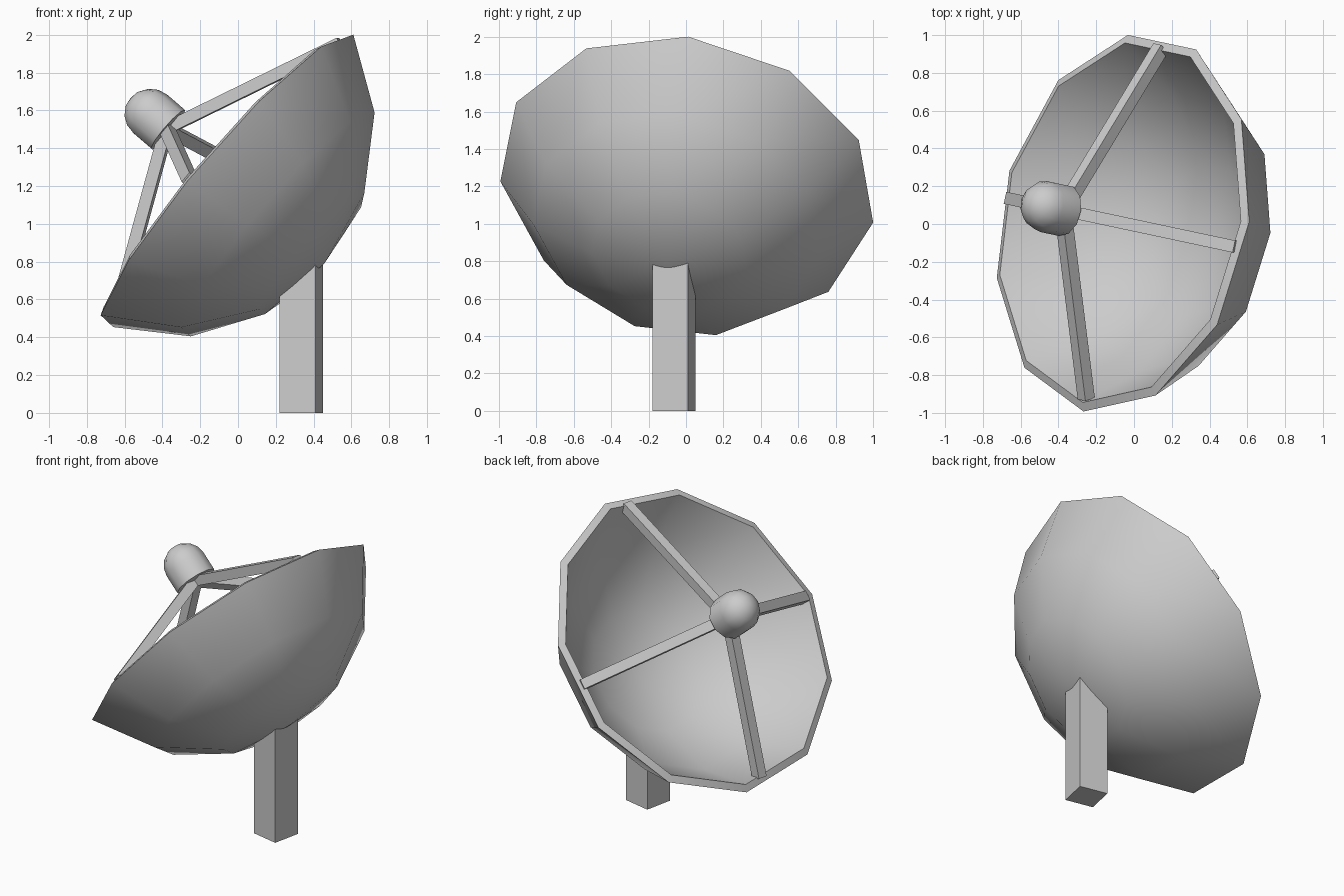
import bpy, bmesh, math
from mathutils import Matrix, Vector

if "Cube" in bpy.data.objects:
    bpy.data.objects.remove(bpy.data.objects["Cube"])

SIDES = 11
# dish frame: local z is the pointing axis, origin at the rim centre
FRAME = (Matrix.Translation((-0.055, 0.005, 1.227))
         @ Matrix.Rotation(math.radians(-12), 4, 'Z')
         @ Matrix.Rotation(math.radians(-50), 4, 'Y'))


def finish(name, bm, matrix, smooth=False):
    bmesh.ops.recalc_face_normals(bm, faces=bm.faces[:])
    bm.transform(matrix)
    mesh = bpy.data.meshes.new(name)
    bm.to_mesh(mesh)
    bm.free()
    obj = bpy.data.objects.new(name, mesh)
    bpy.context.collection.objects.link(obj)
    if smooth:
        bpy.ops.object.select_all(action='DESELECT')
        obj.select_set(True)
        bpy.context.view_layer.objects.active = obj
        bpy.ops.object.shade_smooth_by_angle(angle=math.radians(36))
    return obj


def lathe(name, profile):
    """Turn (radius, height) points around the dish axis."""
    bm = bmesh.new()
    rings = []
    for r, z in profile:
        if r < 1e-5:
            rings.append([bm.verts.new((0, 0, z))] * SIDES)
            continue
        ring = []
        for i in range(SIDES):
            a = 2 * math.pi * i / SIDES - math.pi / 2
            ring.append(bm.verts.new((r * math.cos(a), r * math.sin(a), z)))
        rings.append(ring)
    for a, b in zip(rings, rings[1:]):
        for i in range(SIDES):
            j = (i + 1) % SIDES
            bm.faces.new(dict.fromkeys((a[i], a[j], b[j], b[i])))
    return finish(name, bm, FRAME, True)


def arc(radius, centre, steps, sign):
    out = []
    for k in steps:
        t = math.radians(22.5 * k)
        out.append((radius * math.sin(t), centre + sign * radius * math.cos(t)))
    return out


# dish: spherical shell, outer skin then inner skin
R, THICK = 1.104, 0.05
HUB = R * math.cos(math.radians(67.5))
lathe("dish", arc(R, HUB, range(4), -1) + arc(R - THICK, HUB, range(3, -1, -1), -1))

# receiver: cylinder with a domed end
lathe("receiver", [(0, 0.42), (0.138, 0.42)] + arc(0.138, 0.545, range(4, -1, -1), 1))

# four square struts from the rim to the receiver
apex = Vector((0, 0, 0.43))
for n in range(4):
    bm = bmesh.new()
    bmesh.ops.create_cube(bm, size=1)
    foot = Vector((0.95, 0, 0))
    span = apex - foot
    tilt = math.atan2(span.x, span.z)
    place = (Matrix.Rotation(n * math.pi / 2, 4, 'Z')
             @ Matrix.Translation((foot + apex) / 2)
             @ Matrix.Rotation(tilt, 4, 'Y')
             @ Matrix.Diagonal((0.065, 0.065, span.length, 1)))
    finish(f"strut_{n + 1}", bm, FRAME @ place)

# post: square column, top sloped to end inside the dish shell
bm = bmesh.new()
bmesh.ops.create_cube(bm, size=0.194)
for v in bm.verts:
    v.co.z = 0 if v.co.z < 0 else (0.645 if v.co.x < 0 else 0.80)
finish("post", bm, Matrix.Translation((0.335, -0.065, 0))
       @ Matrix.Rotation(math.radians(-12), 4, 'Z'))
